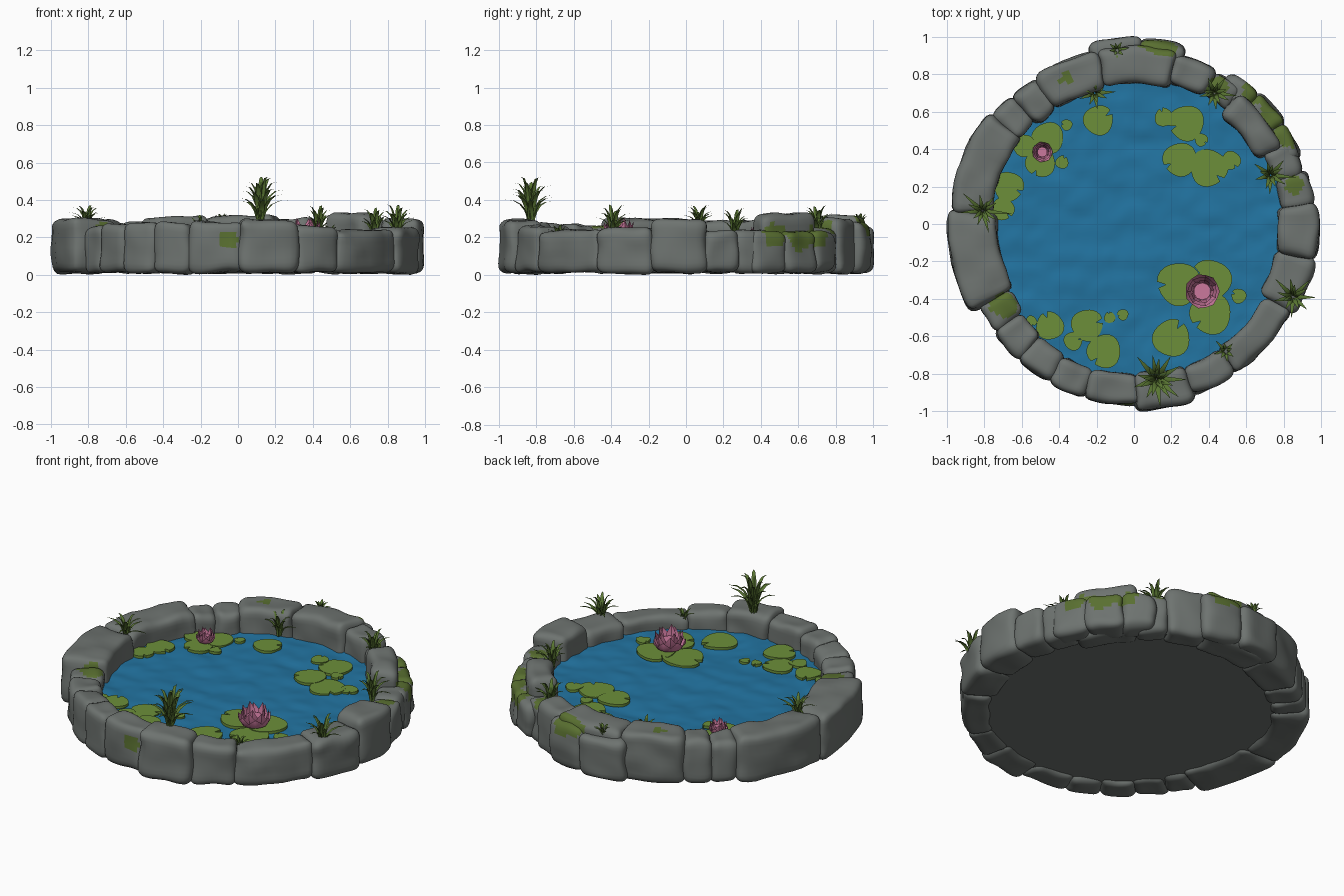
import bpy, bmesh, math, random
from mathutils import Vector, noise

random.seed(4)
if "Cube" in bpy.data.objects:
    bpy.data.objects.remove(bpy.data.objects["Cube"])


def material(name, r, g, b):
    m = bpy.data.materials.new(name)
    m.use_nodes = True
    m.diffuse_color = (r, g, b, 1)
    node = m.node_tree.nodes["Principled BSDF"]
    node.inputs["Base Color"].default_value = (r, g, b, 1)
    node.inputs["Roughness"].default_value = 0.8
    return m


ROCK = material("grey rock", 0.155, 0.172, 0.162)
MOSS = material("moss green", 0.10, 0.16, 0.03)
WATER = material("pond blue", 0.016, 0.175, 0.36)
PAD = material("pad green", 0.15, 0.275, 0.042)
PINK = material("petal pink", 0.60, 0.19, 0.34)
GRASS = material("grass green", 0.10, 0.18, 0.032)


def finish(name, bm, mats, angle=35):
    mesh = bpy.data.meshes.new(name)
    bm.normal_update()
    bm.to_mesh(mesh)
    bm.free()
    for m in mats:
        mesh.materials.append(m)
    ob = bpy.data.objects.new(name, mesh)
    bpy.context.collection.objects.link(ob)
    bpy.ops.object.select_all(action='DESELECT')
    ob.select_set(True)
    bpy.context.view_layer.objects.active = ob
    bpy.ops.object.shade_smooth_by_angle(angle=math.radians(angle))


def polar(a, r, z=0.0):
    return Vector((r * math.cos(a), r * math.sin(a), z))


# Moss patches on the rocks: x, y, z, radius
PATCHES = [
    (.83, .48, .22, .075), (.75, .60, .22, .085), (.65, .71, .22, .075), (-.70, -.43, .25, .065),
    (.16, .94, .27, .07), (.08, .96, .27, .05), (-.36, .78, .31, .03), (-.05, -.97, .18, .045),
    (.86, .21, .24, .05), (.45, .74, .25, .06), (-.74, .32, .22, .05),
]


def is_mossy(c):
    ragged = 1 + 0.35 * noise.noise(c * 14)
    return any((c - Vector(p[:3])).length < p[3] * ragged for p in PATCHES)


# Rounded boulder bent around the ring
def stone(name, a0, a1, rin, rout, top, bottom=0.01):
    mid, rm = math.radians((a0 + a1) / 2), (rin + rout) / 2
    half = Vector((math.radians(a1 - a0) / 2 * rm + 0.01, (rout - rin) / 2, (top - bottom) / 2))
    rad = min(0.045, min(half) * 0.8)
    bm = bmesh.new()
    bmesh.ops.create_cube(bm, size=2)
    bmesh.ops.subdivide_edges(bm, edges=bm.edges[:], cuts=13, use_grid_fill=True)
    seed = Vector((a0, top * 9, rin * 5))
    tilt = random.uniform(-0.04, 0.04)
    for v in bm.verts:
        p = Vector([h * math.sin(c * math.pi / 2) for c, h in zip(v.co, half)])
        core = Vector([max(rad - h, min(h - rad, c)) for c, h in zip(p, half)])
        p = core + (p - core).normalized() * rad
        p += noise.noise_vector(p * 8 + seed) * 0.014
        if p.z > 0:
            p.z += tilt * p.x
            p.x *= 1 - 0.2 * p.z
        v.co = polar(mid - p.x / rm, rm + p.y, (top + bottom) / 2 + p.z)
    for f in bm.faces:
        f.material_index = int(is_mossy(f.calc_center_median()))
    finish(name, bm, [ROCK, MOSS])


# start angle, end angle, inner radius, outer radius, top height
STONES = [
    (-11, 6, 0.77, 0.99, 0.30), (6, 17, 0.79, 0.97, 0.24), (17, 28, 0.78, 0.95, 0.24),
    (28, 51, 0.74, 0.90, 0.325), (51, 62, 0.78, 0.92, 0.25), (62, 76, 0.77, 0.94, 0.30),
    (76, 102, 0.75, 0.95, 0.315), (102, 124, 0.74, 0.95, 0.31), (124, 134, 0.74, 0.94, 0.28),
    (134, 143, 0.76, 0.95, 0.27), (143, 176, 0.76, 0.985, 0.29), (176, 208, 0.73, 0.995, 0.295),
    (208, 218, 0.75, 0.94, 0.26), (218, 230, 0.77, 0.95, 0.27), (230, 242, 0.79, 0.96, 0.275),
    (242, 254, 0.80, 0.97, 0.28), (254, 271, 0.80, 0.97, 0.285), (271, 289, 0.80, 1.0, 0.295),
    (289, 304, 0.81, 0.97, 0.265), (304, 331, 0.80, 0.965, 0.24), (331, 349, 0.77, 0.99, 0.25),
]
for i, s in enumerate(STONES):
    stone("rim_stone_%02d" % (i + 1), *s)

# Low mossy stones outside the rim
for i, s in enumerate([(22, 34, 0.82, 0.965), (34, 46, 0.82, 0.975), (46, 57, 0.82, 0.965)]):
    stone("outer_stone_%d" % (i + 1), *s, 0.235)
stone("back_outer_stone", 74, 88, 0.88, 0.99, 0.28)
stone("back_outer_slab", 88, 104, 0.85, 1.0, 0.26)

# Floor slab closing the underside
bm = bmesh.new()
bmesh.ops.create_cone(bm, cap_ends=True, segments=64, radius1=0.86, radius2=0.86, depth=0.1)
bmesh.ops.translate(bm, verts=bm.verts, vec=(0, 0, 0.08))
finish("floor_slab", bm, [ROCK])

# Rippled water, a square grid rounded into a disc
LEVEL = 0.16
bm = bmesh.new()
bmesh.ops.create_grid(bm, x_segments=64, y_segments=64, size=1)
for v in bm.verts:
    x, y = v.co.xy
    p = Vector((x * math.sqrt(1 - y * y / 2), y * math.sqrt(1 - x * x / 2), 0)) * 0.83
    ripple = noise.noise(Vector((p.x * 5, p.y * 8, 3))) + 0.4 * noise.noise(p * 15)
    v.co = p + Vector((0, 0, LEVEL + 0.012 * ripple))
finish("water", bm, [WATER], 60)


# Notched lily pads: x, y, radius
PADS = [
    (-.46, .46, .085), (-.50, .33, .08), (-.59, .42, .06), (-.385, .33, .035), (-.36, .53, .03),
    (-.19, .555, .08), (-.67, .20, .08), (-.70, .08, .06), (.28, .54, .095), (.16, .57, .05),
    (.36, .45, .035), (.245, .345, .09), (.40, .30, .10), (.52, .34, .05), (.24, -.32, .115),
    (.41, -.30, .11), (.41, -.48, .11), (.56, -.385, .04), (.20, -.61, .10), (-.45, -.545, .075),
    (-.55, -.52, .03), (-.25, -.54, .085), (-.325, -.625, .05), (-.16, -.68, .09),
    (-.13, -.50, .03), (-.06, -.485, .03),
]
bm = bmesh.new()
for i, (x, y, r) in enumerate(PADS):
    turn, z = random.uniform(0, math.tau), LEVEL + 0.014 + 0.002 * (i % 4)
    centre = Vector((x, y, z))
    ring = [centre + polar(turn, r * 0.6)]
    for k in range(25):
        a = 0.15 + (math.tau - 0.3) * k / 24
        wobble = 1 + 0.05 * math.sin(3 * a + turn)
        ring.append(centre + polar(turn + a, r * wobble, 0.003 * math.sin(2 * a)))
    face = bm.faces.new([bm.verts.new(p) for p in ring])
    skirt = bmesh.ops.extrude_face_region(bm, geom=[face], use_keep_orig=True)
    low = [g for g in skirt["geom"] if isinstance(g, bmesh.types.BMVert)]
    bmesh.ops.translate(bm, verts=low, vec=(0, 0, -0.016))
bmesh.ops.recalc_face_normals(bm, faces=bm.faces)
finish("lily_pads", bm, [PAD])


# Tapering strip with a raised or sunken midrib, used for petals and grass
def leaf(bm, path, widths, side, rib):
    rows = [[bm.verts.new(p - side * w), bm.verts.new(p + rib * w), bm.verts.new(p + side * w)]
            for p, w in zip(path, widths)]
    for a, b in zip(rows, rows[1:]):
        for j in (0, 1):
            bm.faces.new((a[j], a[j + 1], b[j + 1], b[j]))


def flower(name, x, y, r, height):
    bm = bmesh.new()
    base = Vector((x, y, LEVEL + 0.016))
    # layers: petal count, spread, rise, turn
    for count, spread, rise, turn in [(7, 1.0, 0.6, 0), (7, 0.86, 0.85, 0.45), (5, 0.68, 1.0, 0.1)]:
        for k in range(count):
            a = turn + math.tau * k / count
            out, side = polar(a, 1), polar(a + math.pi / 2, 1)
            path = [base + out * r * spread * s + Vector((0, 0, height * rise * t))
                    for s, t in [(0.1, 0.05), (0.6, 0.2), (0.85, 0.6), (1, 1)]]
            leaf(bm, path, [r * w * spread for w in (0.15, 0.48, 0.42, 0.02)], side, out * 0.35)
    # Cup centre
    heart = bmesh.ops.create_cone(bm, cap_ends=True, segments=10, radius1=r * 0.3,
                                  radius2=r * 0.5, depth=height * 0.5)
    bmesh.ops.translate(bm, verts=heart["verts"], vec=base + Vector((0, 0, height * 0.25)))
    finish(name, bm, [PINK])


flower("large_lily_flower", 0.365, -0.36, 0.093, 0.125)
flower("small_lily_flower", -0.49, 0.385, 0.055, 0.08)


# Arching grass blades
def tuft(name, x, y, z, height, spread, count):
    bm = bmesh.new()
    for k in range(count):
        a = math.tau * k * 0.382 + random.uniform(-0.2, 0.2)
        inner = k / count
        reach = spread * (1.1 - 0.75 * inner) * random.uniform(0.8, 1.1)
        rise = height * (0.5 + 0.5 * inner) * random.uniform(0.88, 1.0)
        out, side = polar(a, 1), polar(a + math.pi / 2, 1)
        root = Vector((x, y, z)) + out * 0.01
        path = [root + out * reach * t ** 2 + Vector((0, 0, rise * math.sin(t * 1.65)))
                for t in (0, 0.2, 0.4, 0.6, 0.8, 1)]
        w = 0.007 + 0.03 * height
        leaf(bm, path, [w * s for s in (0.8, 1, 1, 0.85, 0.55, 0.05)], side, -out * 0.6)
    finish(name, bm, [GRASS], 50)


TUFTS = [
    (0.12, -0.83, 0.25, 0.30, 0.15, 20), (-0.81, 0.07, 0.25, 0.135, 0.12, 13),
    (-0.21, 0.70, 0.17, 0.16, 0.09, 12), (0.43, 0.70, 0.21, 0.18, 0.10, 13),
    (0.73, 0.26, 0.19, 0.185, 0.11, 12), (0.85, -0.39, 0.20, 0.19, 0.12, 13),
    (0.49, -0.68, 0.19, 0.09, 0.06, 10), (-0.09, 0.93, 0.27, 0.07, 0.045, 9),
]
for i, t in enumerate(TUFTS):
    tuft("grass_tuft_%d" % (i + 1), *t)
